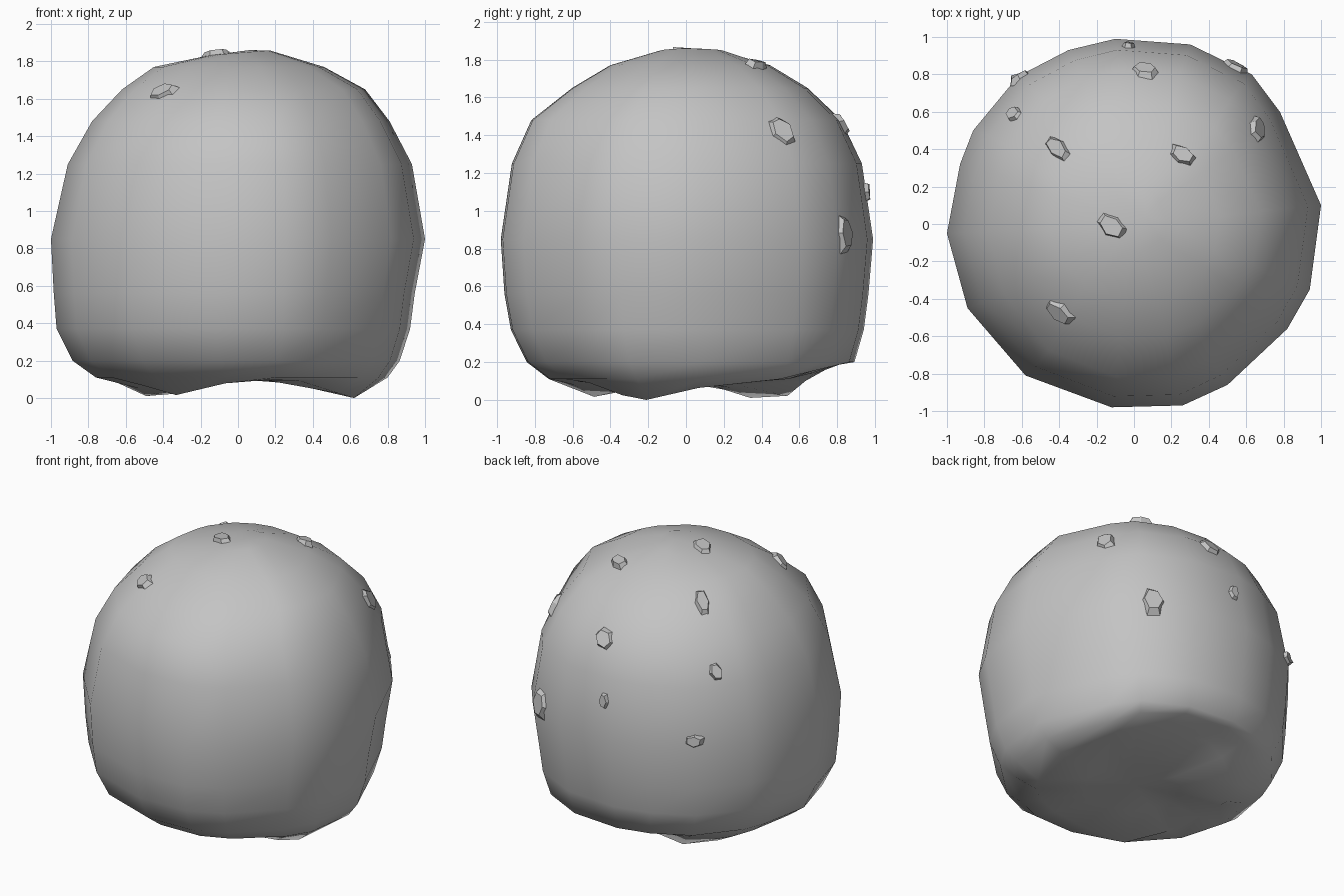
import bpy, bmesh, math, random
from mathutils import Vector, Matrix
from mathutils.bvhtree import BVHTree

random.seed(4)
default = bpy.data.objects.get("Cube")
if default:
    bpy.data.objects.remove(default, do_unlink=True)

GREY = (0.55, 0.55, 0.55, 1.0)
stone = bpy.data.materials.new("stone_grey")
stone.use_nodes = True
stone.diffuse_color = GREY
stone.node_tree.nodes["Principled BSDF"].inputs["Base Color"].default_value = GREY


def make_object(name, bm, smooth):
    mesh = bpy.data.meshes.new(name)
    for face in bm.faces:
        face.smooth = smooth
    bm.to_mesh(mesh)
    mesh.materials.append(stone)
    obj = bpy.data.objects.new(name, mesh)
    bpy.context.collection.objects.link(obj)
    return obj


# Widest outline of the boulder, seen from above
OUTLINE = [(1.0, .1), (.78, .6), (.63, .8), (.3, .96), (-.1, .99), (-.35, .93),
           (-.62, .79), (-.86, .5), (-.93, .32), (-1.0, -.05), (-.89, -.45),
           (-.58, -.81), (-.12, -.98), (.26, -.97), (.5, -.86), (.82, -.56), (.94, -.35)]

# Level: height, then reach towards -x, +x, -y, +y
LEVELS = [(.1, .3, .32, .3, .3), (.1, .57, .66, .6, .68), (.11, .76, .8, .74, .83),
          (.2, .885, .865, .86, .9), (.37, .97, .92, .945, .95), (.56, .985, .945, .98, .975),
          (.85, 1, 1, 1, 1), (1.25, .91, .93, .94, .94), (1.48, .78, .81, .835, .83),
          (1.65, .62, .68, .615, .65), (1.77, .45, .46, .41, .45),
          (1.845, .15, .17, .14, .2)]

# Low feet of the underside: x, y, drop
FEET = [(.61, -.2, .105), (-.4, .42, .11), (-.36, -.48, .085)]


def level_height(i, z, x, y):
    if i < 3:                       # underside rises towards the back
        z += .25 * max(0, y - .5)
    if i < 2:
        for fx, fy, drop in FEET:
            z -= drop * math.exp(-((x - fx) ** 2 + (y - fy) ** 2) / .07)
    if i == len(LEVELS) - 1:        # crown leans slightly
        z += .08 * x
    return max(z, 0)


# Boulder body: stacked rings closed by a fan at each end
bm = bmesh.new()
rings = []
for i, (z, west, east, south, north) in enumerate(LEVELS):
    ring = []
    for x, y in OUTLINE:
        px = x * (east if x > 0 else west)
        py = y * (north if y > 0 else south)
        ring.append(bm.verts.new((px, py, level_height(i, z, px, py))))
    rings.append(ring)
count = len(OUTLINE)
for low, high in zip(rings, rings[1:]):
    for k in range(count):
        n = (k + 1) % count
        bm.faces.new((low[k], low[n], high[n], high[k]))
for ring, tip in ((rings[0], (0, 0, .1)), (rings[-1], (.06, .04, 1.86))):
    pole = bm.verts.new(tip)
    for k in range(count):
        bm.faces.new((ring[k], ring[(k + 1) % count], pole))
bmesh.ops.recalc_face_normals(bm, faces=bm.faces)
surface = BVHTree.FromBMesh(bm)
make_object("boulder_body", bm, True)
bm.free()

# Chips: position, direction of the long axis, length, width
CHIPS = [((-.12, -.01, 1.86), (1, -.7, 0), .2, .14),
         ((-.41, -.48, 1.65), (1, -.6, 0), .22, .13),
         ((-.42, .41, 1.7), (.8, -.7, -.1), .24, .11),
         ((.26, .37, 1.78), (1, -.6, 0), .18, .12),
         ((.67, .51, 1.43), (0, .5, -.8), .22, .13),
         ((.54, .83, .88), (0, 0, 1), .25, .16),
         ((.06, .84, 1.47), (.8, -.7, .3), .18, .14),
         ((-.66, .6, 1.34), (0, .2, 1), .15, .1),
         ((-.03, .96, 1.1), (0, 0, 1), .13, .08),
         ((-.62, .79, .91), (.8, .6, .1), .14, .1)]

for number, (place, axis, length, width) in enumerate(CHIPS, 1):
    spot, normal, _, _ = surface.find_nearest(Vector(place))
    along = Vector(axis)
    along = (along - normal * along.dot(normal)).normalized()
    across = normal.cross(along)
    frame = Matrix((along, across, normal)).transposed().to_4x4()
    frame.translation = spot
    bm = bmesh.new()
    bmesh.ops.create_cone(bm, cap_ends=True, segments=6, radius1=.5, radius2=.33, depth=.045)
    for v in bm.verts:
        v.co.x *= length * random.uniform(.9, 1.1)
        v.co.y *= width * random.uniform(.9, 1.2)
        v.co.z += random.uniform(-.008, .006)
    bm.transform(frame)
    make_object(f"stone_chip_{number}", bm, False)
    bm.free()
